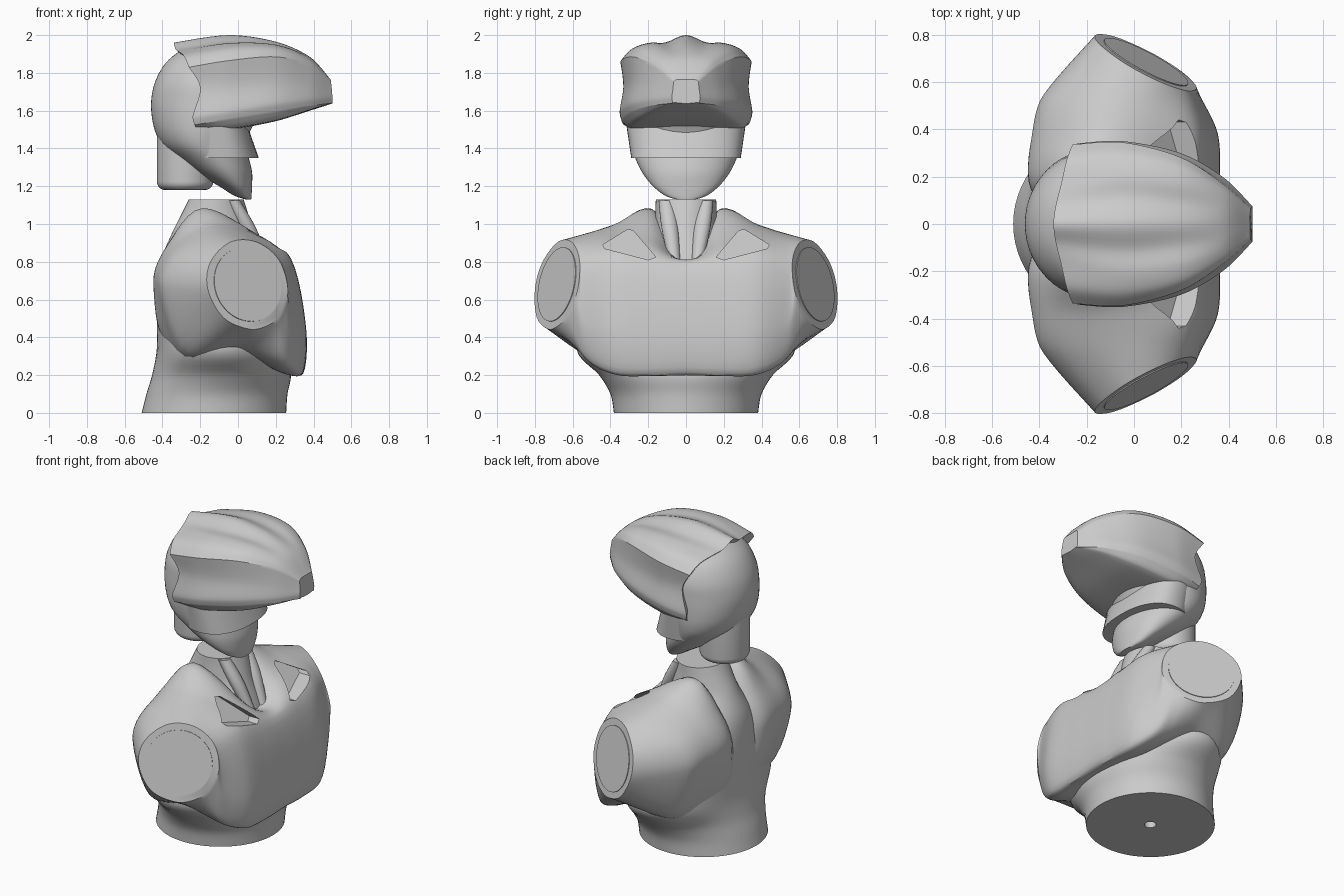
import bpy, bmesh, math
from mathutils import Vector, Matrix

old = bpy.data.objects.get("Cube")
if old:
    bpy.data.objects.remove(old, do_unlink=True)

grey = bpy.data.materials.new("plain_grey")
grey.use_nodes = True
colour = (0.6, 0.6, 0.6, 1)
grey.diffuse_color = colour
grey.node_tree.nodes["Principled BSDF"].inputs["Base Color"].default_value = colour


def smooth(obj, angle):
    bpy.ops.object.select_all(action='DESELECT')
    obj.select_set(True)
    bpy.context.view_layer.objects.active = obj
    bpy.ops.object.shade_smooth_by_angle(angle=math.radians(angle))


def finish(name, bm, angle=32):
    bmesh.ops.remove_doubles(bm, verts=bm.verts, dist=0.0005)
    bmesh.ops.recalc_face_normals(bm, faces=bm.faces)
    mesh = bpy.data.meshes.new(name)
    bm.to_mesh(mesh)
    bm.free()
    mesh.materials.append(grey)
    obj = bpy.data.objects.new(name, mesh)
    bpy.context.collection.objects.link(obj)
    smooth(obj, angle)
    return obj


def spline(points, steps, closed):
    """Smooth curve that passes through every point."""
    n = len(points)
    out = []
    for i in range(n if closed else n - 1):
        a, b, c, d = [points[(i + k) % n if closed else min(max(i + k, 0), n - 1)]
                      for k in (-1, 0, 1, 2)]
        # tangents are limited so uneven spacing does not overshoot
        span = (c - b).length
        m1, m2 = (c - a) * 0.5, (d - b) * 0.5
        for m in (m1, m2):
            if m.length > span:
                m *= span / m.length
        for s in range(steps):
            t = s / steps
            out.append(b * (2*t**3 - 3*t**2 + 1) + m1 * (t**3 - 2*t**2 + t)
                       + c * (3*t**2 - 2*t**3) + m2 * (t**3 - t**2))
    return out if closed else out + [points[-1]]


def loft(name, sections, around=4, along=5, centres=(None, None), angle=32):
    """Skin closed sections; close ends flat, or with a fan to a given centre."""
    rings = [spline([Vector(p) for p in s], around, True) for s in sections]
    rails = [spline(list(rail), along, False) for rail in zip(*rings)]
    bm = bmesh.new()
    grid = [[bm.verts.new(p) for p in rail] for rail in rails]
    n = len(grid)
    for i in range(n):
        r, q = grid[i], grid[(i + 1) % n]
        for j in range(len(r) - 1):
            bm.faces.new((r[j], r[j + 1], q[j + 1], q[j]))
    for end, centre in zip((0, -1), centres):
        ring = [rail[end] for rail in grid]
        if centre is None:
            bm.faces.new(ring)
            continue
        hub = bm.verts.new(centre)
        for i in range(n):
            bm.faces.new((ring[i], ring[(i + 1) % n], hub))
    return finish(name, bm, angle)


def oval(z, back, front, half, count=20, power=1.0, y=0):
    """Horizontal oval ring between back and front."""
    ring = []
    for k in range(count):
        t = math.tau * k / count
        c, s = [math.copysign(abs(v) ** power, v) for v in (math.cos(t), math.sin(t))]
        ring.append(((back + front) / 2 + (front - back) / 2 * c, y + half * s, z))
    return ring


def cylinder(name, radius, depth, matrix, bevel=0):
    bm = bmesh.new()
    bmesh.ops.create_cone(bm, cap_ends=True, segments=48, radius1=radius,
                          radius2=radius, depth=depth, matrix=matrix)
    if bevel:
        low = min(v.co.z for v in bm.verts)
        rim = [e for e in bm.edges if all(v.co.z < low + 0.001 for v in e.verts)]
        bmesh.ops.bevel(bm, geom=rim, offset=bevel, segments=5, profile=0.5, affect='EDGES')
    return finish(name, bm)


def cut(target, cutter):
    mod = target.modifiers.new("cut", 'BOOLEAN')
    mod.operation, mod.object, mod.solver = 'DIFFERENCE', cutter, 'EXACT'
    cutter.hide_render = True
    bpy.context.view_layer.objects.active = target
    bpy.ops.object.modifier_apply(modifier=mod.name)
    bpy.data.objects.remove(cutter, do_unlink=True)
    smooth(target, 32)


# Waist, spine and neck
body = loft("inner_body", [oval(*s) for s in (
    (0, -.51, .255, .382), (.1, -.485, .262, .4), (.2, -.455, .28, .46),
    (.34, -.43, .25, .58), (.6, -.43, .2, .5), (.8, -.41, .14, .3),
    (.95, -.35, .085, .18), (1.05, -.3, .055, .163), (1.13, -.26, .03, .16))], around=3)
cut(body, cylinder("peg_hole", .035, .2, Matrix.Translation((-.125, 0, 0))))

# Chest and shoulders: sections from the middle out to the round arm socket
NORMAL = Vector((.47, .88, .2)).normalized()
SOCKET = Vector((.05, .682, .68))
profiles = (
    (0, ((.24, .215), (.345, .215), (.36, .45), (.285, .79), (.12, .8), (-.1, .85),
         (-.3, .8), (-.37, .6), (-.34, .38), (0, .3))),
    (.18, ((.24, .215), (.345, .21), (.36, .45), (.285, .8), (.11, .93), (-.19, 1.08),
           (-.375, .88), (-.445, .69), (-.37, .36), (0, .31))),
    (.38, ((.22, .22), (.328, .22), (.352, .45), (.275, .82), (.1, .94), (-.15, .995),
           (-.36, .86), (-.43, .68), (-.3, .29), (0, .32))),
    (.54, ((.17, .3), (.25, .31), (.28, .48), (.235, .79), (.09, .92), (-.12, .94),
           (-.32, .83), (-.385, .66), (-.26, .33), (0, .34))))
half = [[(x, y, z) for x, z in ring] for y, ring in profiles]
across = Vector((NORMAL.y, -NORMAL.x, 0)).normalized()
upward = across.cross(NORMAL)
socket_ring = []
for deg in (-65, -42, -8, 32, 70, 108, 150, 186, 228, 268):
    a = math.radians(deg)
    socket_ring.append(SOCKET + .242 * (across * math.cos(a) + upward * math.sin(a)))
half.append(socket_ring)
mirrored = [[(p[0], -p[1], p[2]) for p in ring] for ring in half[:0:-1]]
chest = loft("chest_shell", mirrored + half, around=6, along=6)

for side in (1, -1):
    # Arm socket plate
    facing = Vector((NORMAL.x, NORMAL.y * side, NORMAL.z))
    place = Matrix.Translation((SOCKET.x, SOCKET.y * side, SOCKET.z))
    cylinder("socket_plate", .2, .009, place @ facing.to_track_quat('Z', 'Y').to_matrix().to_4x4())

    # Three-cornered collar recess
    bm = bmesh.new()
    corners = [(.16, .825), (.2, .81), (.43, .87), (.44, .89), (.31, .97), (.28, .965)]
    floor, top = [[bm.verts.new((.21 - (z - .81) * 1.1 + shift, y * side, z))
                   for y, z in corners] for shift in (0, .3)]
    bm.faces.new(floor)
    bm.faces.new(top)
    for i in range(len(corners)):
        j = (i + 1) % len(corners)
        bm.faces.new((floor[i], floor[j], top[j], top[i]))
    cut(chest, finish("collar_cutter", bm))

    # Neck tendon
    loft("neck_tendon", [oval(z, x - r, x + r, r, 10, 1, y * side) for z, x, y, r in (
        (1.125, -.03, .105, .04), (.98, .05, .085, .045), (.8, .135, .06, .03))], around=2)

# Head with the jaw narrowing to the chin
loft("head", [oval(*s) for s in (
    (1.13, .04, .07, .05), (1.15, -.02, .072, .11), (1.2, -.1, .074, .175),
    (1.27, -.22, .075, .23), (1.34, -.315, .06, .265), (1.41, -.395, .04, .29),
    (1.48, -.435, .06, .305), (1.56, -.455, .1, .312), (1.65, -.46, .15, .315),
    (1.75, -.44, .15, .31), (1.85, -.385, .12, .27), (1.92, -.3, .05, .19),
    (1.95, -.22, 0, .1))], around=3, along=4)

# Face band under the visor
loft("face_band", [oval(1.35, -.27, .11, .29, 24, .85), oval(1.52, -.27, .05, .315, 24, .85)],
     around=2, along=1)

# Neck plug at the back of the head
cylinder("neck_plug", .15, .34, Matrix.Translation((-.28, 0, 1.35)), .045)

# Visor: half sections from the crest down to the underside
visor_halves = (
    ((-.34, 0, 1.96), (-.33, .08, 1.925), (-.31, .16, 1.91), (-.26, .335, 1.83),
     (-.2, .325, 1.72), (-.24, .34, 1.57), (-.23, .33, 1.525), (-.22, 0, 1.5)),
    ((-.05, 0, 2), (-.05, .11, 1.96), (-.05, .2, 1.955), (-.05, .345, 1.865),
     (-.05, .33, 1.73), (-.05, .35, 1.6), (-.05, .34, 1.555), (-.05, 0, 1.5)),
    ((.2, 0, 1.965), (.2, .09, 1.945), (.2, .17, 1.948), (.2, .28, 1.885),
     (.2, .278, 1.75), (.2, .298, 1.64), (.2, .288, 1.595), (.2, 0, 1.545)),
    ((.38, 0, 1.885), (.38, .06, 1.882), (.38, .11, 1.875), (.38, .165, 1.84),
     (.38, .178, 1.74), (.38, .195, 1.66), (.38, .19, 1.625), (.38, 0, 1.6)),
    ((.49, 0, 1.765), (.49, .02, 1.765), (.49, .04, 1.765), (.492, .065, 1.755),
     (.497, .07, 1.71), (.5, .075, 1.67), (.5, .07, 1.64), (.5, 0, 1.638)))
visor_rings = []
for h in visor_halves:
    crest, dip, ridge, brow, cheek, bulge, lip, keel = [Vector(p) for p in h]
    shoulder = (ridge + brow) / 2 + Vector((0, .12, .1)) * (brow.y - ridge.y)
    belly = Vector((keel.x, lip.y * .85, keel.z + .005))
    # doubled points keep the brow crease and lip sharp
    h = [crest, dip, ridge, shoulder, brow, brow, cheek, bulge, lip, lip, belly, keel]
    visor_rings.append(h + [Vector((p.x, -p.y, p.z)) for p in h[-2:0:-1]])
loft("visor", visor_rings, around=5, along=7, centres=((-.1, 0, 1.72), None), angle=28)
